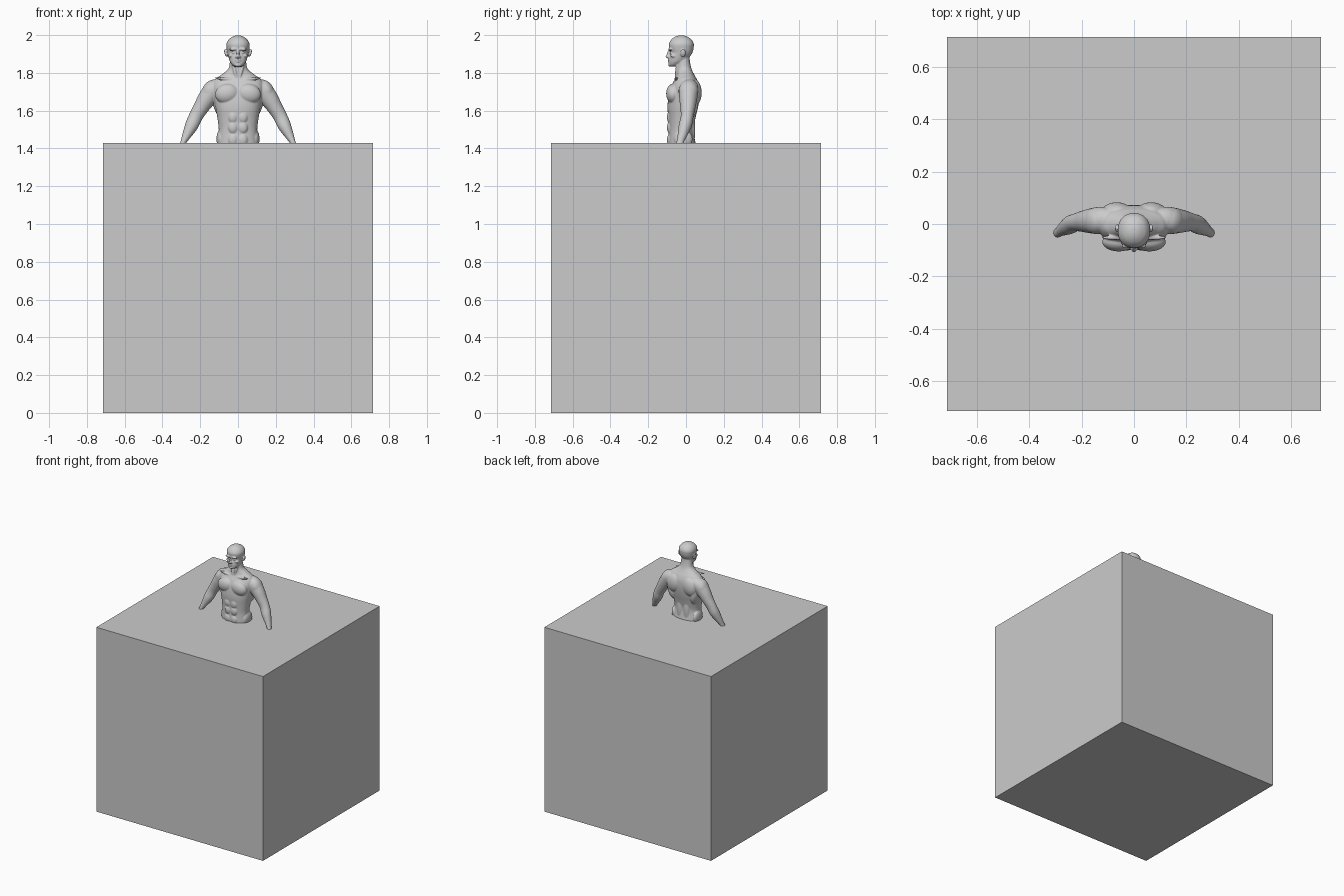
import bpy, bmesh, math
from mathutils import Vector, Matrix

if "Cube" in bpy.data.objects:
    bpy.data.objects.remove(bpy.data.objects["Cube"])

grey = bpy.data.materials.new("plain grey")
grey.diffuse_color = (0.6, 0.6, 0.6, 1)
grey.use_nodes = True
grey.node_tree.nodes["Principled BSDF"].inputs["Base Color"].default_value = grey.diffuse_color


def finish(bm, name):
    bmesh.ops.recalc_face_normals(bm, faces=bm.faces[:])
    me = bpy.data.meshes.new(name)
    bm.to_mesh(me)
    bm.free()
    me.materials.append(grey)
    ob = bpy.data.objects.new(name, me)
    bpy.context.collection.objects.link(ob)
    return ob


def skin(bm, rings):
    vs = [[bm.verts.new(p) for p in r] for r in rings]
    n = len(vs[0])
    for a, b in zip(vs, vs[1:]):
        for i in range(n):
            j = (i + 1) % n
            bm.faces.new((a[i], a[j], b[j], b[i]))
    bm.faces.new(vs[0][::-1])
    bm.faces.new(vs[-1])


def resample(rows, k=5):
    """Catmull-Rom through the rows, for rounded lofts."""
    out = []
    for i in range(len(rows) - 1):
        p = [rows[max(0, min(len(rows) - 1, i + d))] for d in (-1, 0, 1, 2)]
        for s in range(k):
            t = s / k
            out.append([0.5 * (2 * b + (c - a) * t + (2*a - 5*b + 4*c - d) * t*t
                               + (3*b - a - 3*c + d) * t**3) for a, b, c, d in zip(*p)])
    return out + [rows[-1]]


def loft(bm, rows, power, n=40):
    """Rows of (z, half width, front y, back y)."""
    rings = []
    for z, hx, yf, yb in resample(rows):
        ring = []
        for i in range(n):
            a = math.tau * i / n
            c, s = math.cos(a), math.sin(a)
            ring.append((hx * math.copysign(abs(c) ** (2 / power), c),
                         (yf + yb) / 2 + (yb - yf) / 2 * math.copysign(abs(s) ** (2 / power), s), z))
        rings.append(ring)
    skin(bm, rings)


def limb(bm, rows, side, n=24):
    """Rows of (x, y, z, radius across, radius in depth)."""
    rows = resample(rows)
    rings = []
    for i, (x, y, z, r, d) in enumerate(rows):
        a, b = rows[max(0, i - 1)], rows[min(len(rows) - 1, i + 1)]
        u = Vector((-(b[2] - a[2]), 0, b[0] - a[0])).normalized()
        rings.append([(side * (x + u.x * r * math.cos(t)), y + d * math.sin(t), z + u.z * r * math.cos(t))
                      for t in [math.tau * j / n for j in range(n)]])
    skin(bm, rings)


def blob(bm, pos, rad, tilt=0, lean=0):
    """Ellipsoid, mirrored when off the centre line."""
    for s in ((1, -1) if pos[0] else (1,)):
        m = (Matrix.Translation((s * pos[0], pos[1], pos[2])) @ Matrix.Rotation(s * tilt, 4, 'Y')
             @ Matrix.Rotation(lean, 4, 'X') @ Matrix.Diagonal((*rad, 1)))
        bmesh.ops.create_uvsphere(bm, u_segments=24, v_segments=16, radius=1, matrix=m)


# big block
bm = bmesh.new()
bmesh.ops.create_cube(bm, size=1, matrix=Matrix.Translation((0, 0, 0.7143)) @ Matrix.Scale(1.4286, 4))
finish(bm, "block")

# torso and neck
bm = bmesh.new()
loft(bm, [(1.38, .112, -.092, .058), (1.43, .108, -.094, .05), (1.50, .102, -.091, .04),
          (1.56, .109, -.094, .05), (1.62, .120, -.098, .064), (1.68, .130, -.092, .072),
          (1.73, .136, -.078, .070), (1.765, .122, -.06, .058), (1.79, .088, -.05, .044),
          (1.82, .052, -.048, .03), (1.86, .043, -.047, .021), (1.90, .04, -.045, .018)], 2.3)

# chest, back and belly muscles
blob(bm, (.058, -.068, 1.69), (.064, .037, .052), .2)
blob(bm, (.066, .046, 1.695), (.058, .037, .07), -.2)
blob(bm, (.098, .015, 1.64), (.034, .05, .085), .2)
blob(bm, (.028, .028, 1.50), (.026, .021, .1))
blob(bm, (.092, -.015, 1.45), (.022, .05, .05))
for z in (1.445, 1.51, 1.565):
    blob(bm, (.026, -.085, z), (.026, .016, .032))
blob(bm, (.065, -.052, 1.768), (.06, .009, .008), -.1)     # collar bones
blob(bm, (.02, -.045, 1.82), (.009, .011, .06), .25, -.15)  # neck cords

# arms
for side in (1, -1):
    limb(bm, [(.085, .018, 1.735, .035, .04), (.125, .014, 1.715, .05, .052), (.162, .012, 1.668, .049, .048),
              (.196, .01, 1.615, .041, .04), (.223, .006, 1.57, .037, .034), (.246, -.004, 1.52, .035, .035),
              (.274, -.02, 1.465, .023, .025), (.291, -.032, 1.43, .015, .019),
              (.305, -.04, 1.39, .016, .02)], side)
blob(bm, (.150, .012, 1.705), (.04, .05, .06), -.45)       # shoulder caps

# head
loft(bm, [(1.834, .018, -.083, -.05), (1.842, .03, -.090, -.035), (1.86, .043, -.091, -.005),
          (1.885, .051, -.088, .02), (1.908, .056, -.083, .034), (1.93, .060, -.089, .04),
          (1.955, .061, -.090, .041), (1.978, .048, -.076, .028), (1.992, .028, -.056, .006),
          (1.998, .012, -.036, -.012)], 2.2)
blob(bm, (.024, -.083, 1.925), (.025, .011, .007), .1)     # brows
blob(bm, (.024, -.078, 1.907), (.010, .008, .007))         # eyes
blob(bm, (0, -.092, 1.902), (.007, .009, .026), 0, -.25)   # nose bridge
blob(bm, (0, -.097, 1.886), (.010, .012, .008))            # nose tip
blob(bm, (.009, -.091, 1.884), (.007, .009, .007))         # nostrils
blob(bm, (.036, -.066, 1.892), (.016, .016, .01), .3)      # cheek bones
blob(bm, (0, -.088, 1.868), (.017, .009, .005))            # upper lip
blob(bm, (0, -.087, 1.859), (.014, .009, .004))            # lower lip
blob(bm, (0, -.084, 1.842), (.018, .010, .009))            # chin
blob(bm, (.064, -.016, 1.905), (.008, .015, .022), .25)    # ears

# fuse everything into one smooth body
body = finish(bm, "upper_body")
r = body.modifiers.new("fuse", 'REMESH')
r.mode = 'VOXEL'
r.voxel_size = 0.0035
r.use_smooth_shade = True
s = body.modifiers.new("soften", 'SMOOTH')
s.factor = 0.5
s.iterations = 5
